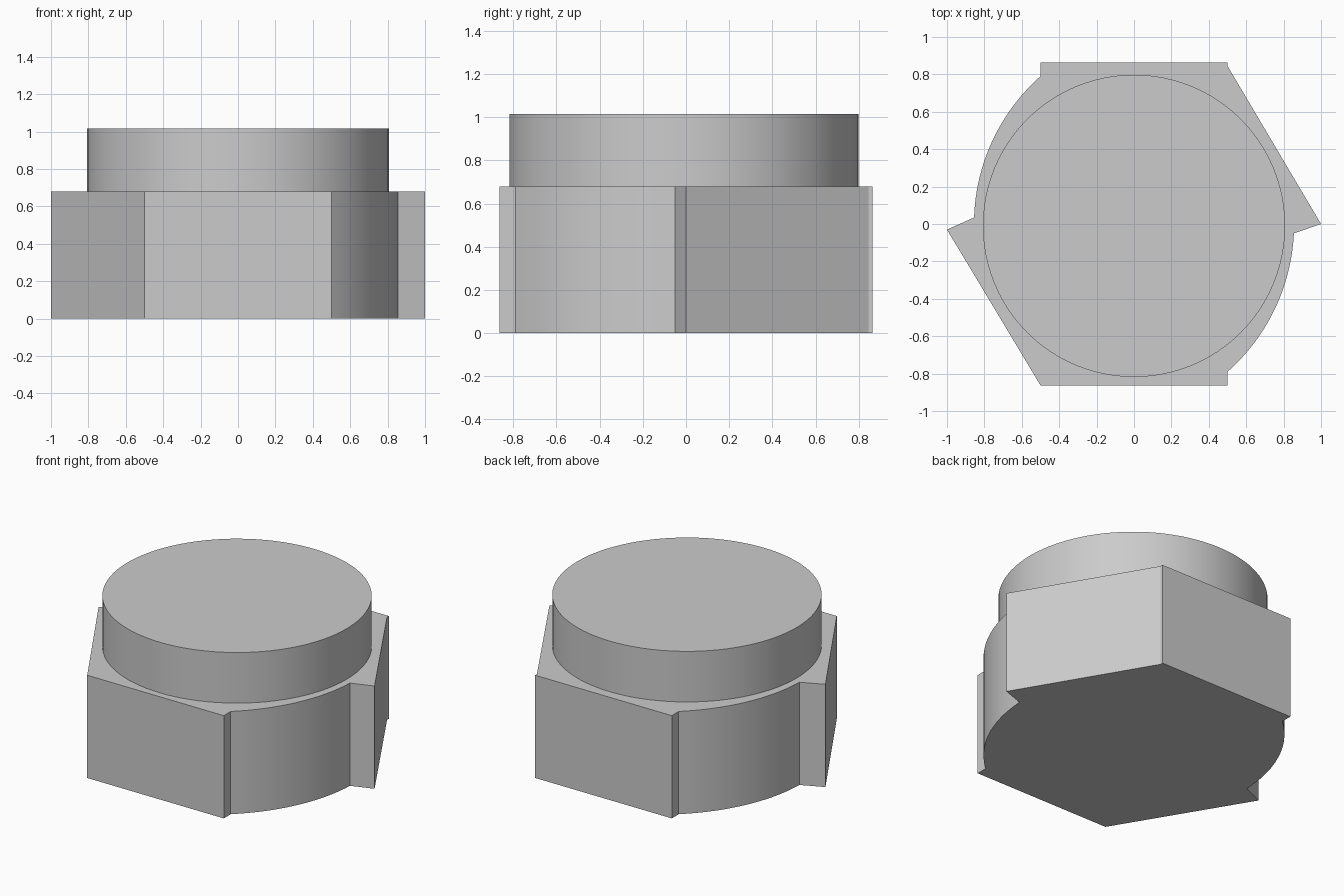
import bpy, bmesh
from math import cos, sin, atan2, hypot, radians, tau

cube = bpy.data.objects.get("Cube")
if cube:
    bpy.data.objects.remove(cube, do_unlink=True)

grey = bpy.data.materials.new("plain grey")
grey.use_nodes = True
grey.diffuse_color = (0.6, 0.6, 0.6, 1)
grey.node_tree.nodes["Principled BSDF"].inputs["Base Color"].default_value = (0.6, 0.6, 0.6, 1)


def arc(center, start, end, steps):
    """Points along a circular arc from start to end, the shorter way round."""
    a = atan2(start[1] - center[1], start[0] - center[0])
    b = atan2(end[1] - center[1], end[0] - center[0])
    turn = (b - a + tau / 2) % tau - tau / 2
    ra = hypot(start[0] - center[0], start[1] - center[1])
    rb = hypot(end[0] - center[0], end[1] - center[1])
    pts = []
    for i in range(steps + 1):
        t = i / steps
        r = ra + (rb - ra) * t
        pts.append((center[0] + r * cos(a + turn * t), center[1] + r * sin(a + turn * t)))
    return pts


def prism(name, outline, bottom, top):
    """Closed solid made by raising a flat outline."""
    bm = bmesh.new()
    face = bm.faces.new([bm.verts.new((x, y, bottom)) for x, y in outline])
    raised = bmesh.ops.extrude_face_region(bm, geom=[face])["geom"]
    bmesh.ops.translate(bm, vec=(0, 0, top - bottom),
                        verts=[g for g in raised if isinstance(g, bmesh.types.BMVert)])
    bmesh.ops.recalc_face_normals(bm, faces=bm.faces)
    mesh = bpy.data.meshes.new(name)
    bm.to_mesh(mesh)
    bm.free()
    mesh.materials.append(grey)
    obj = bpy.data.objects.new(name, mesh)
    bpy.context.collection.objects.link(obj)
    bpy.ops.object.select_all(action="DESELECT")
    obj.select_set(True)
    bpy.context.view_layer.objects.active = obj
    bpy.ops.object.shade_smooth_by_angle(angle=radians(20))
    return obj


# Hexagonal body with two opposite sides replaced by rounded walls
right_side = [(-0.5, -0.863), (0.5, -0.863)]
right_side += arc((-0.2, 0), (0.5, -0.79), (0.855, -0.05), 24)
right_side += [(1, 0), (0.5, 0.845)]
left_side = [(0.5, 0.863), (-0.5, 0.863)]
left_side += arc((0.2, 0), (-0.5, 0.79), (-0.855, 0.035), 24)
left_side += [(-1, -0.03)]
prism("hex_body", right_side + left_side, 0, 0.68)

# Round boss on top
boss = arc((0, -0.01), (0.808, -0.01), (-0.808, -0.009), 48)
boss += arc((0, -0.01), (-0.808, -0.011), (0.808, -0.011), 48)[:-1]
prism("round_boss", boss, 0.68, 1.015)
